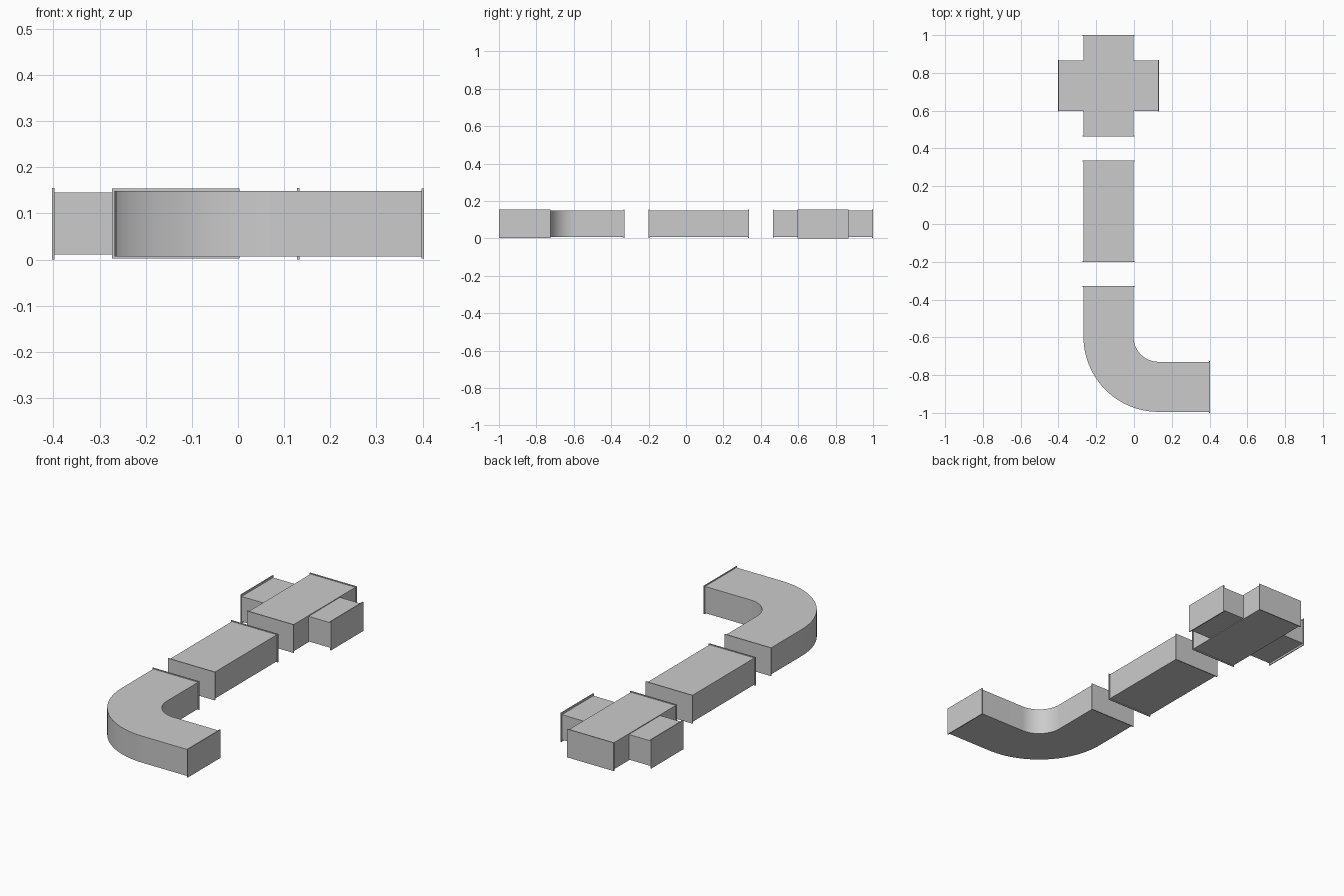
import bpy, bmesh, math

if "Cube" in bpy.data.objects:
    bpy.data.objects.remove(bpy.data.objects["Cube"])

CX, CZ = -0.135, 0.078      # duct centre line
HW, HH = 0.1325, 0.071      # duct half width and half height
FW, FH = 0.138, 0.0755      # flange half width and half height
FT = 0.005                  # flange thickness


def box(name, lo, hi):
    bm = bmesh.new()
    bmesh.ops.create_cube(bm, size=1)
    for v in bm.verts:
        v.co = [(a + b) / 2 + c * (b - a) for a, b, c in zip(lo, hi, v.co)]
    me = bpy.data.meshes.new(name)
    bm.to_mesh(me)
    bm.free()
    ob = bpy.data.objects.new(name, me)
    bpy.context.collection.objects.link(ob)
    return ob


def flange(name, axis, end, inward, centre, hw=FW, hh=FH):
    """Thin plate at a duct end; inward is the direction into the duct."""
    a, b = sorted((end, end + inward * FT))
    if axis == 'y':
        box(name, (centre - hw, a, CZ - hh), (centre + hw, b, CZ + hh))
    else:
        box(name, (a, centre - hw, CZ - hh), (b, centre + hw, CZ + hh))


def duct_y(name, y0, y1):
    box(name, (CX - HW, y0 + 0.001, CZ - HH), (CX + HW, y1 - 0.001, CZ + HH))
    flange(name + "_front_flange", 'y', y0, 1, CX)
    flange(name + "_back_flange", 'y', y1, -1, CX)


# straight duct and main run of the cross junction
duct_y("straight_duct", -0.2, 0.336)
duct_y("cross_main_duct", 0.464, 1.0)

# slightly lower side arms of the cross junction
CY = 0.732
box("cross_side_arms", (-0.402, CY - HW, CZ - 0.067), (0.132, CY + HW, CZ + 0.067))
flange("cross_left_flange", 'x', -0.403, 1, CY, 0.137, 0.0775)
flange("cross_right_flange", 'x', 0.133, -1, CY, 0.137, 0.0775)

# elbow duct: outline extruded upward
EY = -1 + FW                # centre line of the elbow outlet
R = 0.265
ax, ay = CX + R, EY + R     # bend centre
N = 24


def arc(r):
    return [(ax + r * math.cos(t), ay + r * math.sin(t))
            for t in (math.pi + i * math.pi / 2 / N for i in range(N + 1))]


outline = ([(CX - HW, -0.329)] + arc(R + HW) + [(0.402, EY - HW), (0.402, EY + HW)]
           + arc(R - HW)[::-1] + [(CX + HW, -0.329)])
bm = bmesh.new()
face = bm.faces.new([bm.verts.new((x, y, CZ - HH)) for x, y in outline])
ext = bmesh.ops.extrude_face_region(bm, geom=[face])
verts = [g for g in ext["geom"] if isinstance(g, bmesh.types.BMVert)]
bmesh.ops.translate(bm, verts=verts, vec=(0, 0, 2 * HH))
bmesh.ops.recalc_face_normals(bm, faces=bm.faces)
me = bpy.data.meshes.new("elbow_duct")
bm.to_mesh(me)
bm.free()
elbow = bpy.data.objects.new("elbow_duct", me)
bpy.context.collection.objects.link(elbow)
bpy.context.view_layer.objects.active = elbow
elbow.select_set(True)
bpy.ops.object.shade_smooth_by_angle(angle=math.radians(30))
flange("elbow_back_flange", 'y', -0.328, -1, CX)
flange("elbow_right_flange", 'x', 0.403, -1, EY)
